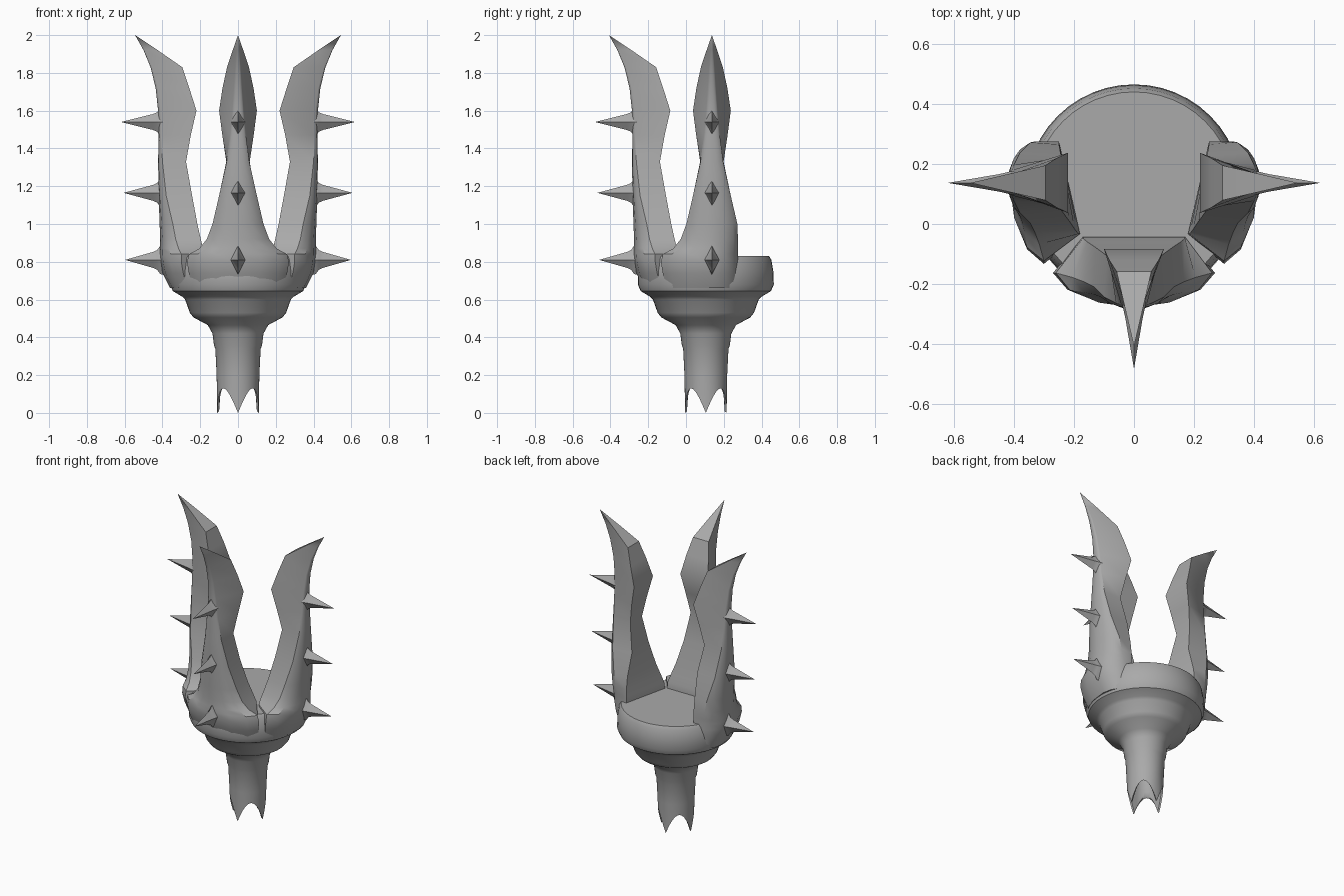
import bpy, bmesh, math
from mathutils import Vector

if "Cube" in bpy.data.objects:
    bpy.data.objects.remove(bpy.data.objects["Cube"], do_unlink=True)

GREY = (0.4, 0.4, 0.4, 1.0)
mat = bpy.data.materials.new("plain grey")
mat.use_nodes = True
mat.diffuse_color = GREY
mat.node_tree.nodes["Principled BSDF"].inputs["Base Color"].default_value = GREY

BODY_Y, CLAW_Y = 0.105, 0.137


def loft(name, rings, angle=35, close_ends=True):
    """Skin a list of equally long closed rings."""
    bm = bmesh.new()
    loops = [[bm.verts.new(p) for p in ring] for ring in rings]
    n = len(loops[0])
    for a, b in zip(loops, loops[1:]):
        for i in range(n):
            j = (i + 1) % n
            bm.faces.new((a[i], a[j], b[j], b[i]))
    if close_ends:
        bm.faces.new(loops[0])
        bm.faces.new(loops[-1])
    bmesh.ops.remove_doubles(bm, verts=bm.verts, dist=0.0005)
    bmesh.ops.recalc_face_normals(bm, faces=bm.faces)
    mesh = bpy.data.meshes.new(name)
    bm.to_mesh(mesh)
    bm.free()
    mesh.materials.append(mat)
    obj = bpy.data.objects.new(name, mesh)
    bpy.context.collection.objects.link(obj)
    bpy.ops.object.select_all(action='DESELECT')
    obj.select_set(True)
    bpy.context.view_layer.objects.active = obj
    bpy.ops.object.shade_smooth_by_angle(angle=math.radians(angle))
    return obj


# Cup and hollow stem: one turned profile whose lower rim is cut into four points
SEGS = 48


def crown(a):
    f = abs((a / (math.pi / 2) + 0.5) % 1 - 0.5) * 2
    return 0.13 * math.sin(f * math.pi / 2)


profile = [(0.075, 0.25), (0.09, 0.16), (0.1, 0.008), (0.11, 0.0), (0.113, 0.2),
           (0.12, 0.34), (0.127, 0.357), (0.135, 0.42), (0.16, 0.465), (0.235, 0.505),
           (0.255, 0.53), (0.28, 0.6), (0.295, 0.615), (0.345, 0.645), (0.36, 0.68),
           (0.357, 0.75), (0.347, 0.81), (0.335, 0.83)]
rings = []
for r, z in profile:
    ring = []
    for i in range(SEGS):
        a = 2 * math.pi * i / SEGS
        ring.append((r * math.cos(a), BODY_Y + r * math.sin(a),
                     z + (crown(a) if z < 0.1 else 0)))
    rings.append(ring)
loft("cup_and_stem", rings)

# Claw levels: height, inner reach, inner half width, crease reach, crease half width, outer reach
LEVELS = [(0.66, 0.18, 0.17, 0.27, 0.24, 0.36), (0.74, 0.18, 0.17, 0.29, 0.26, 0.40),
          (0.80, 0.18, 0.17, 0.30, 0.27, 0.412), (0.84, 0.18, 0.17, 0.30, 0.26, 0.415),
          (0.87, 0.185, 0.17, 0.315, 0.205, 0.413), (0.92, 0.197, 0.155, 0.33, 0.165, 0.412),
          (1.0, 0.215, 0.128, 0.345, 0.135, 0.415), (1.15, 0.243, 0.09, 0.38, 0.1, 0.42),
          (1.33, 0.275, 0.062, 0.4, 0.06, 0.423), (1.47, 0.25, 0.083, 0.407, 0.042, 0.42),
          (1.6, 0.22, 0.1, 0.41, 0.03, 0.423), (1.72, 0.258, 0.082, 0.425, 0.022, 0.436),
          (1.83, 0.295, 0.058, 0.455, 0.015, 0.463), (1.92, 0.425, 0.028, 0.495, 0.008, 0.5),
          (2.0, 0.545, 0.0, 0.545, 0.0, 0.545)]
REAR_WIDTH = 0.138


def placer(degrees):
    a = math.radians(degrees)
    out = Vector((math.cos(a), math.sin(a), 0))
    side = Vector((-math.sin(a), math.cos(a), 0))
    centre = Vector((0, CLAW_Y, 0))
    return lambda u, v, z: centre + out * u + side * v + Vector((0, 0, z))


def claw(name, degrees, rear):
    """rear is the side (+1 or -1) cut straight, or 0 for a symmetric claw."""
    place = placer(degrees)
    rings = []
    for z, ri, wi, rc, wc, ro in LEVELS:
        def half(s):
            cut = s == rear
            u = max(ri, 0.25) if cut and z < 1.1 else ri
            w, c = (min(wi, REAR_WIDTH), min(wc, REAR_WIDTH)) if cut else (wi, wc)
            return [(u, s * w), (rc, s * c),
                    (rc + (ro - rc) * 0.5, s * c * 0.82), (rc + (ro - rc) * 0.86, s * c * 0.45)]
        section = half(1) + [(ro, 0)] + half(-1)[::-1]
        rings.append([place(u, v, z) for u, v in section])
    loft(name, rings, 32)


# Four-sided thorns with flared roots
def spike(name, degrees, z, tip):
    place = placer(degrees)
    sizes = [(0.37, 0.085, 0.042), (0.412, 0.075, 0.038), (0.428, 0.052, 0.034),
             (0.45, 0.042, 0.029), (tip, 0.0, 0.0)]
    rings = [[place(u, w, z), place(u, 0, z + h), place(u, -w, z), place(u, 0, z - h)]
             for u, h, w in sizes]
    loft(name, rings, 40)


for label, degrees, rear in (("left", 0, 1), ("right", 180, -1), ("front", -90, 0)):
    claw(label + "_claw", degrees, rear)
    for part, z, tip in (("lower", 0.81, 0.597), ("middle", 1.165, 0.606), ("upper", 1.54, 0.62)):
        spike(label + "_" + part + "_spike", degrees, z, tip)
